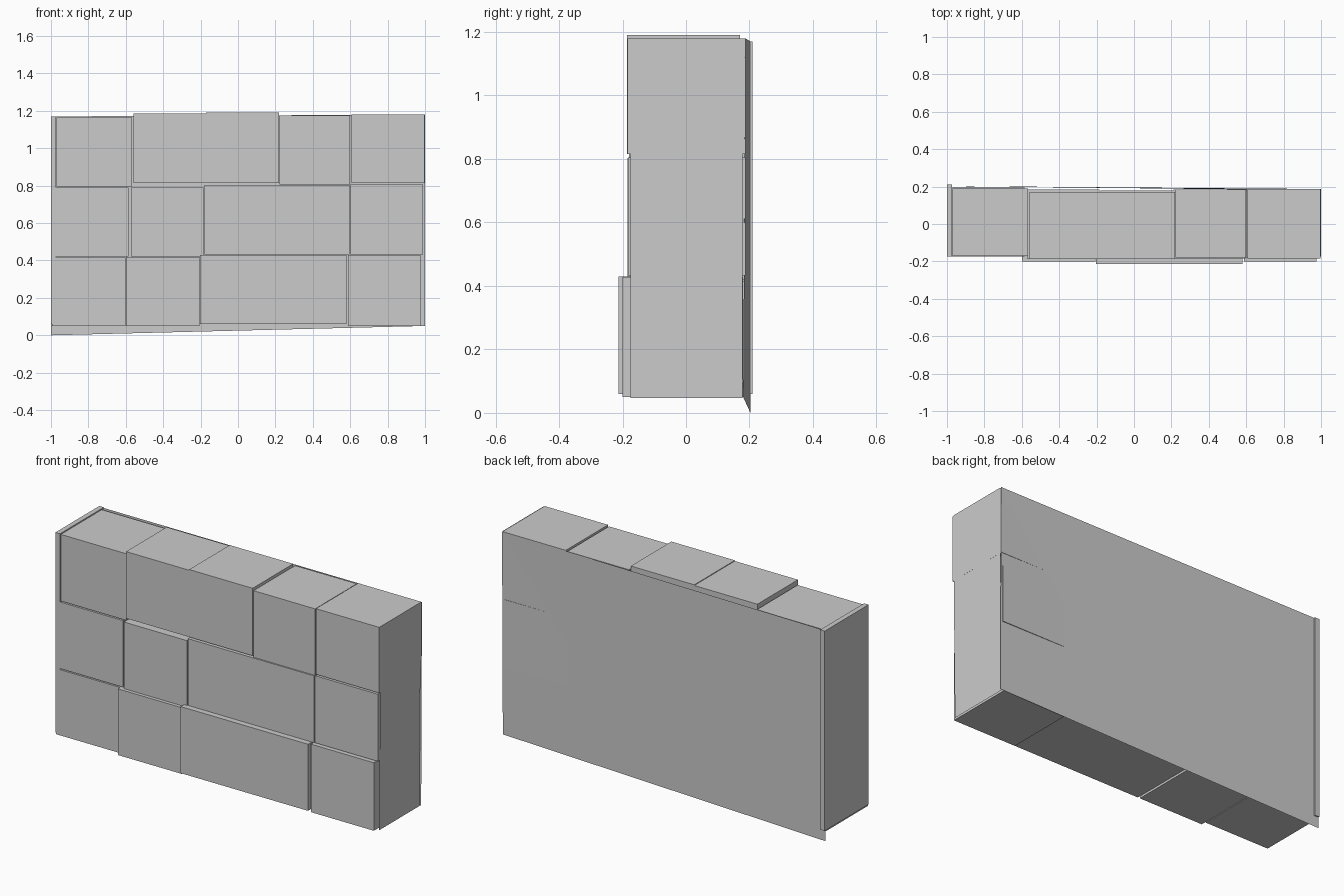
import bpy


def mesh_object(name, verts, faces):
    me = bpy.data.meshes.new(name)
    me.from_pydata(verts, [], faces)
    me.update()
    ob = bpy.data.objects.new(name, me)
    bpy.context.collection.objects.link(ob)
    return ob


def box(name, x0, x1, y0, y1, z0, z1):
    bpy.ops.mesh.primitive_cube_add(
        size=1, location=((x0 + x1) / 2, (y0 + y1) / 2, (z0 + z1) / 2))
    ob = bpy.context.object
    ob.name = name
    ob.scale = (x1 - x0, y1 - y0, z1 - z0)
    bpy.ops.object.transform_apply(location=False, rotation=False, scale=True)


# Each block: left, right, front, back, bottom, top
rows = {
    "bottom": [
        (-0.995, -0.602, -0.175, 0.19, 0.05, 0.415),
        (-0.598, -0.205, -0.2, 0.18, 0.05, 0.418),
        (-0.203, 0.19, -0.213, 0.165, 0.06, 0.43),
        (0.19, 0.58, -0.213, 0.165, 0.06, 0.43),
        (0.588, 0.975, -0.2, 0.18, 0.05, 0.428)],
    "middle": [
        (-0.99, -0.585, -0.173, 0.195, 0.42, 0.79),
        (-0.573, -0.185, -0.184, 0.185, 0.42, 0.79),
        (-0.18, 0.21, -0.184, 0.18, 0.432, 0.803),
        (0.21, 0.597, -0.184, 0.185, 0.432, 0.803),
        (0.602, 0.988, -0.182, 0.187, 0.432, 0.805)],
    "top": [
        (-0.97, -0.567, -0.17, 0.19, 0.795, 1.165),
        (-0.558, -0.17, -0.186, 0.17, 0.815, 1.186),
        (-0.17, 0.22, -0.186, 0.17, 0.815, 1.19),
        (0.222, 0.6, -0.18, 0.185, 0.805, 1.175),
        (0.608, 0.997, -0.184, 0.187, 0.815, 1.18)],
}
for row, blocks in rows.items():
    for i, dims in enumerate(blocks):
        box(f"{row}_block_{i + 1}", *dims)

# Slightly tilted back sheet, dipping to the ground at one corner
mesh_object("back_panel",
            [(-1, 0.203, 0.0), (1, 0.18, 0.05), (1, 0.187, 1.18), (-1, 0.203, 1.17)],
            [(1, 0, 3, 2)])

# Side panels
box("left_panel", -1.0, -0.972, -0.175, 0.21, 0.06, 1.17)
mesh_object("right_panel",
            [(0.99, -0.175, 0.047), (0.99, 0.178, 0.047),
             (1.0, 0.178, 1.18), (1.0, -0.175, 1.18)],
            [(0, 1, 2, 3)])
